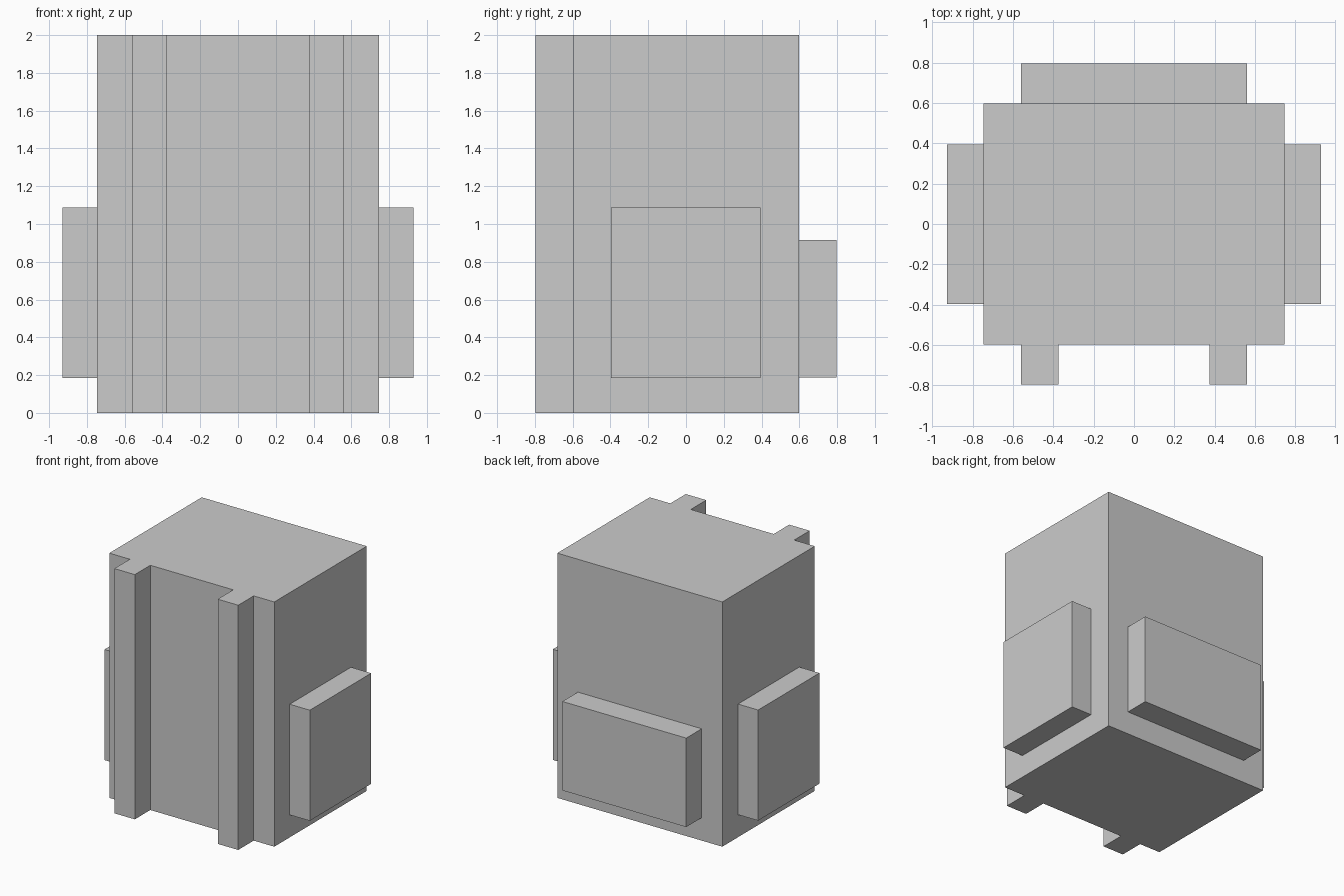
import bpy
import bmesh
from mathutils import Vector

if "Cube" in bpy.data.objects:
    bpy.data.objects.remove(bpy.data.objects["Cube"])


def box(name, low, high):
    """Flat-shaded box between two opposite corners."""
    low, high = Vector(low), Vector(high)
    bm = bmesh.new()
    bmesh.ops.create_cube(bm, size=1)
    bmesh.ops.scale(bm, vec=high - low, verts=bm.verts)
    mesh = bpy.data.meshes.new(name)
    bm.to_mesh(mesh)
    bm.free()
    obj = bpy.data.objects.new(name, mesh)
    obj.location = (low + high) / 2
    bpy.context.collection.objects.link(obj)
    return obj


BODY_X, BODY_Y, HEIGHT = 0.746, 0.597, 2.0
DEPTH_Y = 0.797      # reach of the straps and back pocket
POCKET_X = 0.928     # reach of the side pockets

# Main bag
box("pack_body", (-BODY_X, -BODY_Y, 0), (BODY_X, BODY_Y, HEIGHT))

# Large pocket on the back
box("back_pocket", (-0.56, BODY_Y, 0.187), (0.56, DEPTH_Y, 0.914))

# Shoulder straps and side pockets, one of each per side
for side, s in (("left", -1), ("right", 1)):
    xs = sorted((s * 0.375, s * 0.56))
    box(f"{side}_shoulder_strap", (xs[0], -DEPTH_Y, 0), (xs[1], -BODY_Y, HEIGHT))
    xs = sorted((s * BODY_X, s * POCKET_X))
    box(f"{side}_side_pocket", (xs[0], -0.398, 0.184), (xs[1], 0.394, 1.088))
